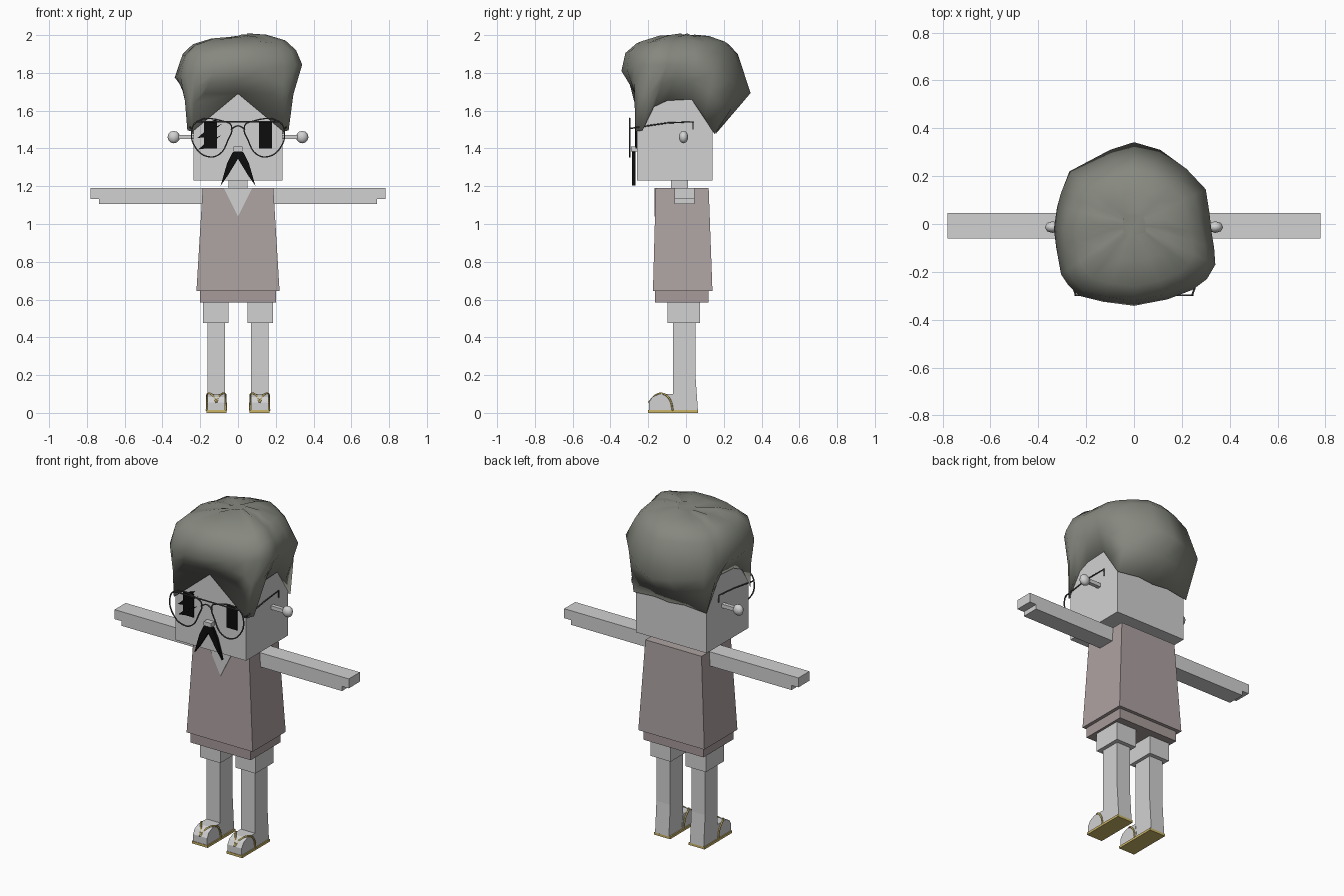
import bpy, bmesh, math
from mathutils import Vector

cube = bpy.data.objects.get("Cube")
if cube:
    bpy.data.objects.remove(cube, do_unlink=True)


def material(name, rgb):
    m = bpy.data.materials.new(name)
    m.use_nodes = True
    m.diffuse_color = (*rgb, 1)
    m.node_tree.nodes["Principled BSDF"].inputs["Base Color"].default_value = (*rgb, 1)
    return m


SKIN = material("pale grey skin", (.64, .64, .64))
SHIRT = material("dusty mauve shirt", (.42, .36, .36))
SHORTS = material("dark mauve shorts", (.39, .325, .325))
HAIR = material("grey green hair", (.24, .25, .215))
BLACK = material("black", (.004, .004, .004))
METAL = material("dark wire", (.07, .07, .07))
GOLD = material("sandal gold", (.6, .47, .14))


def finish(name, bm, mat, smooth=False):
    bmesh.ops.recalc_face_normals(bm, faces=bm.faces)
    me = bpy.data.meshes.new(name)
    bm.to_mesh(me)
    bm.free()
    for p in me.polygons:
        p.use_smooth = smooth
    me.materials.append(mat)
    ob = bpy.data.objects.new(name, me)
    bpy.context.collection.objects.link(ob)
    return ob


def loft(name, mat, rings, smooth=False):
    """Skin closed rings of equal length and cap both ends."""
    bm = bmesh.new()
    rows = [[bm.verts.new(p) for p in r] for r in rings]
    n = len(rows[0])
    for a, b in zip(rows, rows[1:]):
        for i in range(n):
            j = (i + 1) % n
            bm.faces.new((a[i], a[j], b[j], b[i]))
    bm.faces.new(rows[0])
    bm.faces.new(rows[-1])
    return finish(name, bm, mat, smooth)


def rect(x0, x1, y0, y1, z):
    return [(x0, y0, z), (x1, y0, z), (x1, y1, z), (x0, y1, z)]


def box(name, mat, x, y, z):
    return loft(name, mat, [rect(*x, *y, z[0]), rect(*x, *y, z[1])])


def plate(name, mat, xz, y0, y1):
    return loft(name, mat, [[(x, y, z) for x, z in xz] for y in (y0, y1)])


def side_profile(name, mat, yz, x0, x1):
    return loft(name, mat, [[(x, y, z) for y, z in yz] for x in (x0, x1)])


def wire(name, mat, pts, r, cyclic=False, kind='POLY'):
    cu = bpy.data.curves.new(name, 'CURVE')
    cu.dimensions = '3D'
    cu.bevel_depth = r
    cu.bevel_resolution = 1
    cu.resolution_u = 4
    cu.use_fill_caps = True
    sp = cu.splines.new(kind)
    if kind == 'BEZIER':
        sp.bezier_points.add(len(pts) - 1)
        for bp, p in zip(sp.bezier_points, pts):
            bp.co = p
            bp.handle_left_type = bp.handle_right_type = 'AUTO'
    else:
        sp.points.add(len(pts) - 1)
        for q, p in zip(sp.points, pts):
            q.co = (*p, 1)
    sp.use_cyclic_u = cyclic
    cu.materials.append(mat)
    ob = bpy.data.objects.new(name, cu)
    bpy.context.collection.objects.link(ob)
    return ob


# Body and head
box("head", SKIN, (-.236, .236), (-.26, .14), (1.23, 1.8))
box("neck", SKIN, (-.05, .05), (-.08, .01), (1.15, 1.25))
loft("shirt", SHIRT, [rect(-.22, .22, -.175, .14, .645), rect(-.187, .187, -.16, .12, 1.19)])
box("shorts_hem", SHORTS, (-.2, .2), (-.165, .12), (.585, .65))
plate("neck_opening", SKIN, [(-.075, 1.191), (.075, 1.191), (0, 1.04)], -.167, -.158)
box("nose", SKIN, (-.024, .024), (-.292, -.255), (1.385, 1.41))

LENS = [(.035, 1.52), (.07, 1.542), (.22, 1.54), (.246, 1.48), (.225, 1.405),
        (.165, 1.358), (.1, 1.368), (.055, 1.44)]

for s, side in ((1, "left"), (-1, "right")):
    def X(a, b):
        return sorted((s * a, s * b))

    # Arm with a notched hand
    plate(side + "_arm", SKIN, [(s * x, z) for x, z in (
        (.18, 1.105), (.735, 1.105), (.735, 1.133), (.78, 1.133), (.78, 1.19), (.18, 1.19))],
        -.06, .045)
    # Leg
    box(side + "_thigh", SKIN, X(.05, .185), (-.097, .075), (.475, .59))
    side_profile(side + "_shin", SKIN, [(-.07, .012), (.063, .012), (.05, .2), (.05, .48),
                                        (-.07, .48)], s * .07, s * .162)
    # Foot and sandal
    side_profile(side + "_foot", SKIN, [(-.197, .012), (-.197, .055), (-.18, .083), (-.145, .099),
                                        (-.07, .099), (-.06, .012)], s * .068, s * .162)
    box(side + "_sole", GOLD, X(.062, .168), (-.2, .063), (0, .014))
    for d in (-1, 1):
        c = s * .115
        wire(side + "_strap", GOLD, [(c, -.197, .055), (c + d * .02, -.16, .094),
             (c + d * .046, -.12, .101), (c + d * .05, -.085, .07), (c + d * .051, -.07, .012)],
             .005, kind='BEZIER')
    # Ear: stem with a faceted knob
    box(side + "_ear_stem", SKIN, X(.22, .33), (-.025, -.002), (1.45, 1.472))
    bm = bmesh.new()
    bmesh.ops.create_uvsphere(bm, u_segments=8, v_segments=6, radius=.033)
    for v in bm.verts:
        v.co = (v.co.x + s * .34, v.co.y * .75 - .013, v.co.z + 1.46)
    finish(side + "_ear_knob", bm, SKIN, True)
    # Eye and moustache half
    box(side + "_eye", BLACK, X(.11, .18), (-.267, -.258), (1.4, 1.54))
    plate(side + "_moustache", BLACK, [(s * x, z) for x, z in (
        (0, 1.392), (.03, 1.378), (.058, 1.32), (.092, 1.203), (.055, 1.255), (0, 1.345))],
        -.285, -.268)
    # Spectacles
    wire(side + "_lens_rim", METAL, [(s * x, -.298, z) for x, z in LENS], .004, True, 'BEZIER')
    wire(side + "_temple", METAL, [(s * .243, -.298, 1.505), (s * .253, -.27, 1.51),
         (s * .253, -.1, 1.535), (s * .245, .037, 1.541), (s * .245, .037, 1.5)], .004)
wire("spectacle_bar", METAL, [(-.21, -.298, 1.542), (.21, -.298, 1.542)], .004)
wire("spectacle_bridge", METAL, [(-.038, -.298, 1.5), (0, -.298, 1.52), (.038, -.298, 1.5)],
     .004, kind='BEZIER')

# Slashes over the right eye
for x0, z0, x1, z1 in ((-.18, 1.51, -.105, 1.558), (-.215, 1.455, -.085, 1.53),
                       (-.21, 1.395, -.09, 1.47)):
    plate("eye_slash", BLACK, [(x0, z0), (x0 + .04, z0 + .005), (x1, z1), (x0 + .04, z0 + .035)],
          -.269, -.26)

# Hair: hem columns from the forehead round the left side to the nape
HEM = [(0, -.268, 1.69), (.18, -.27, 1.69), (.232, -.272, 1.64), (.24, -.268, 1.49),
       (.268, -.23, 1.495), (.255, -.17, 1.62), (.246, -.1, 1.653), (.246, .03, 1.66),
       (.247, .1, 1.58), (.243, .152, 1.475), (.1, .16, 1.49), (0, .16, 1.48)]
WIDE_L = [(0, -.342), (.14, -.315), (.245, -.275), (.305, -.23), (.34, -.17), (.335, -.1),
          (.325, -.04), (.315, .05), (.3, .145), (.22, .23), (.11, .31), (0, .342)]
WIDE_R = [(0, 0), (.13, -.325), (.23, -.3), (.275, -.255), (.305, -.21), (.325, -.1),
          (.335, -.02), (.322, .07), (.305, .13), (.27, .22), (.1, .31)]

hem = [Vector(p) for p in HEM] + [Vector((-x, y, z)) for x, y, z in HEM[-2:0:-1]]
outline = WIDE_L + [(-x, y) for x, y in WIDE_R[:0:-1]]
wide = [Vector((x, y, 1.81 + .1 * x - .12 * max(0, y - .05) / .3)) for x, y in outline]


def hair_ring(scale, lean, z):
    return [Vector((p.x * (scale - lean * p.y), p.y * (scale - lean * p.y),
                    z + .03 * p.x + .006 * math.sin(i * 2.1))) for i, p in enumerate(wide)]


belly = []
for h, w in zip(hem, wide):
    p = h.lerp(w, .55)
    if h.z < 1.55 and h.y < 0:      # keep the sideburns slim
        p.x = h.x + (w.x - h.x) * .35
    belly.append(p)
shoulder = hair_ring(.87, .2, 1.905)
loft("hair", HAIR, [hem, belly, wide, shoulder, hair_ring(.71, .15, 1.957),
                    hair_ring(.42, .1, 1.987), hair_ring(.15, 0, 1.994)], True)
